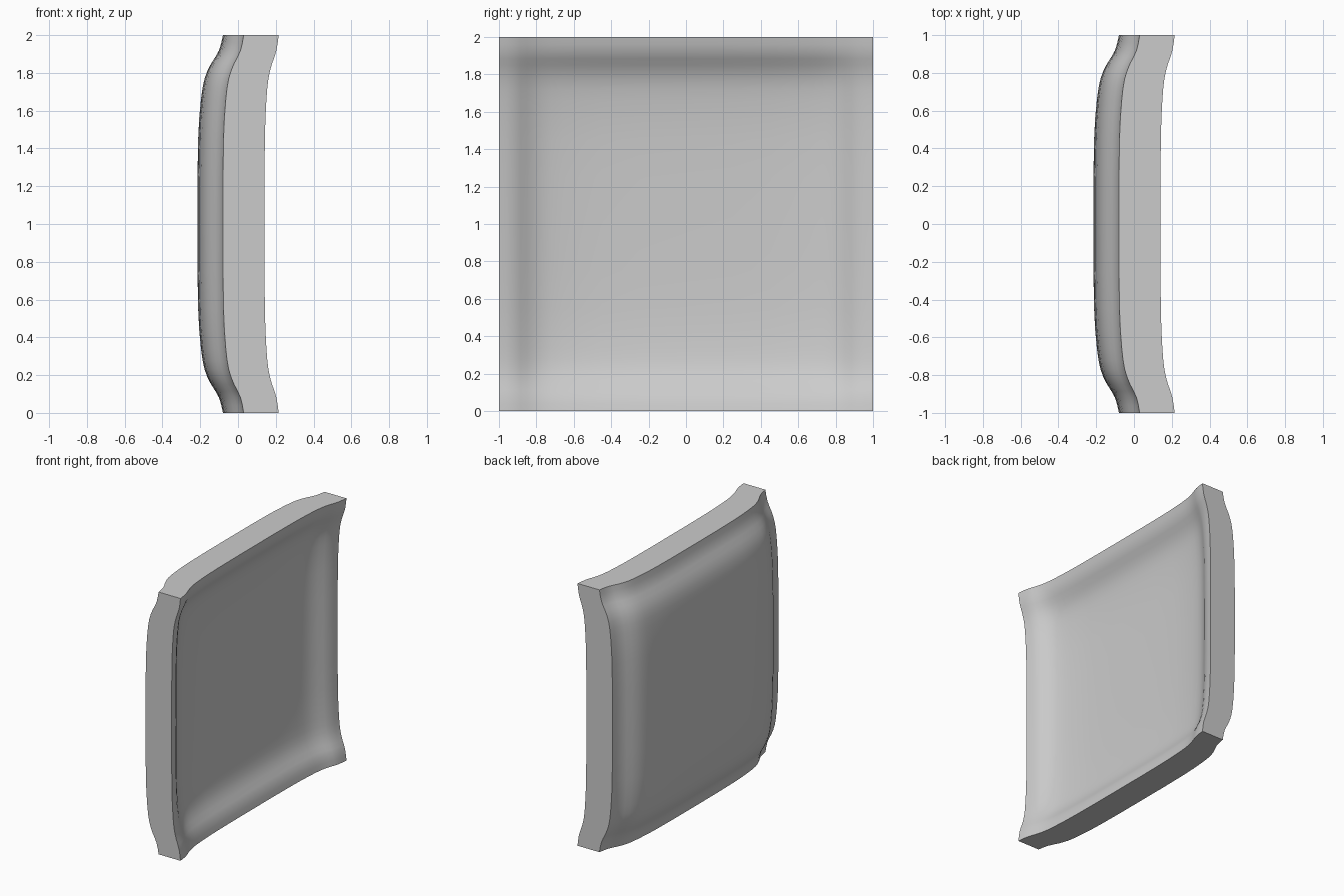
import bpy
import bmesh

cube = bpy.data.objects.get("Cube")
if cube:
    bpy.data.objects.remove(cube, do_unlink=True)

# One plain grey for the whole panel
grey = bpy.data.materials.new("plain grey")
grey.use_nodes = True
colour = (0.6, 0.6, 0.6, 1)
grey.diffuse_color = colour
grey.node_tree.nodes["Principled BSDF"].inputs["Base Color"].default_value = colour

# Rise of the flared rim: (distance from the middle, share of full rise)
RIM = [(0, 0), (.25, .003), (.45, .03), (.56, .07), (.66, .14), (.72, .2),
       (.77, .28), (.81, .39), (.85, .54), (.885, .71), (.92, .85),
       (.96, .94), (1, 1)]
stations = [(-d, r) for d, r in reversed(RIM[1:])] + RIM
count = len(stations)


def face_sheet(bm, centre, rise, corner_rise):
    """Grid of vertices for one dished face; the rise eases at the corners."""
    loss = 2 * rise - corner_rise
    return [[bm.verts.new((centre + rise * (ry + rz) - loss * ry * rz, y, z + 1))
             for z, rz in stations] for y, ry in stations]


bm = bmesh.new()
outer = face_sheet(bm, -0.215, 0.135, 0.245)   # bulging face
inner = face_sheet(bm, 0.0, 0.14, 0.215)       # hollow face

# Skin both faces
for sheet in (outer, inner):
    for i in range(count - 1):
        for j in range(count - 1):
            bm.faces.new((sheet[i][j], sheet[i + 1][j],
                          sheet[i + 1][j + 1], sheet[i][j + 1]))


# Flat walls around the four edges
def border(sheet):
    return (sheet[0], sheet[-1], [row[0] for row in sheet], [row[-1] for row in sheet])


for a, b in zip(border(outer), border(inner)):
    for k in range(count - 1):
        bm.faces.new((a[k], a[k + 1], b[k + 1], b[k]))

bmesh.ops.recalc_face_normals(bm, faces=bm.faces)
mesh = bpy.data.meshes.new("dished_panel")
bm.to_mesh(mesh)
bm.free()
mesh.materials.append(grey)
panel = bpy.data.objects.new("dished_panel", mesh)
bpy.context.collection.objects.link(panel)

bpy.ops.object.select_all(action='DESELECT')
panel.select_set(True)
bpy.context.view_layer.objects.active = panel
bpy.ops.object.shade_smooth_by_angle(angle=0.6)
